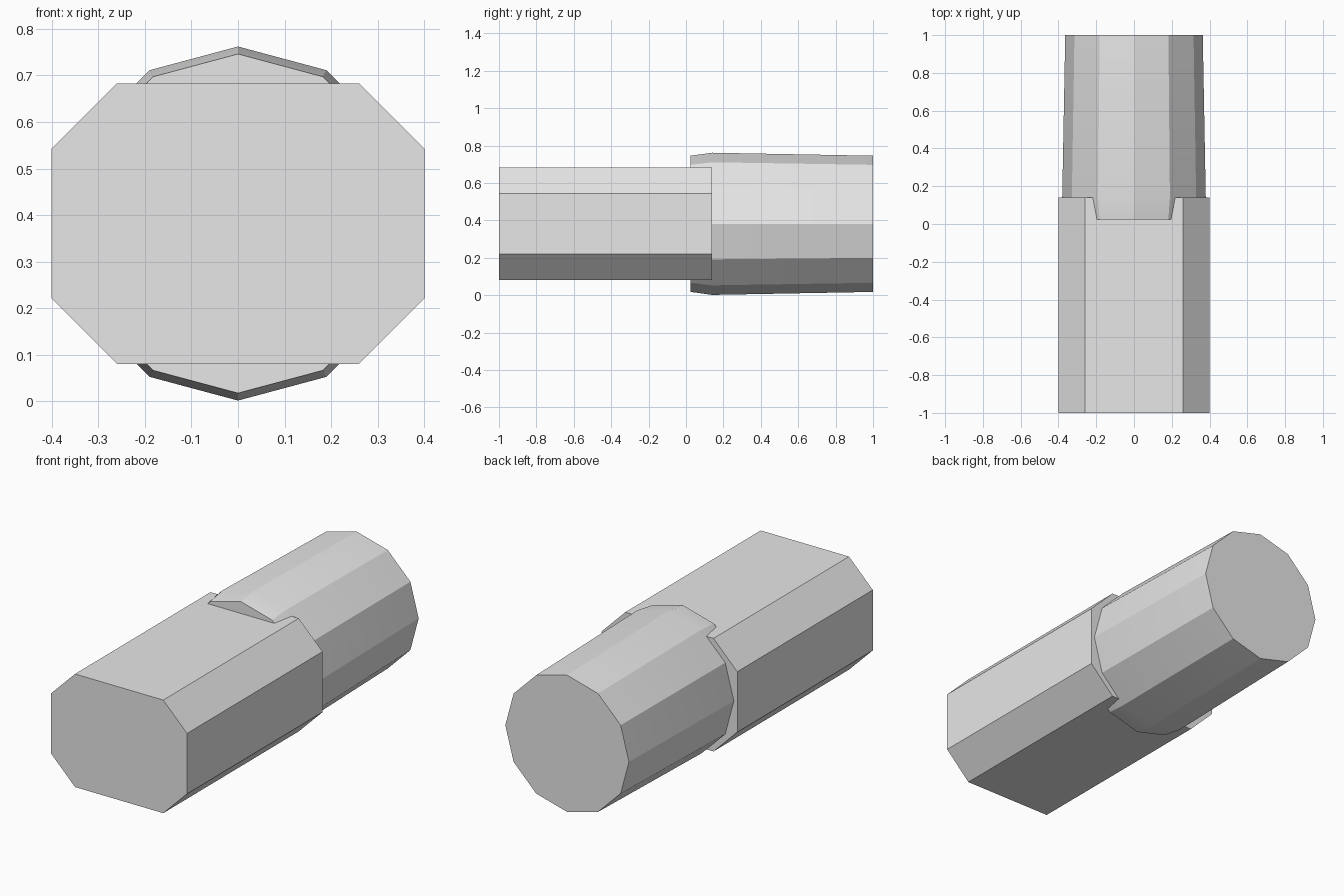
import bpy, bmesh, math

if "Cube" in bpy.data.objects:
    bpy.data.objects.remove(bpy.data.objects["Cube"])

grey = bpy.data.materials.new("light grey")
grey.diffuse_color = (0.8, 0.8, 0.8, 1)
grey.use_nodes = True
grey.node_tree.nodes["Principled BSDF"].inputs["Base Color"].default_value = grey.diffuse_color
CENTRE_Z = 0.382


def loft(name, rings):
    """Skin a row of matching rings and cap both ends."""
    bm = bmesh.new()
    loops = [[bm.verts.new(p) for p in ring] for ring in rings]
    n = len(loops[0])
    for a, b in zip(loops, loops[1:]):
        for i in range(n):
            j = (i + 1) % n
            bm.faces.new((a[i], a[j], b[j], b[i]))
    bm.faces.new(loops[0])
    bm.faces.new(loops[-1])
    bmesh.ops.recalc_face_normals(bm, faces=bm.faces)
    mesh = bpy.data.meshes.new(name)
    bm.to_mesh(mesh)
    bm.free()
    mesh.materials.append(grey)
    obj = bpy.data.objects.new(name, mesh)
    bpy.context.collection.objects.link(obj)
    return obj


# Chamfered block: eight-sided prism along y
quarter = [(0.40, 0.161), (0.26, 0.301)]
profile = (quarter + [(-x, z) for x, z in reversed(quarter)]
           + [(-x, -z) for x, z in quarter]
           + [(x, -z) for x, z in reversed(quarter)])
loft("block_body", [[(x, y, CENTRE_Z + z) for x, z in profile]
                    for y in (-1.0, 0.14)])


# Twelve-sided tapered barrel, pushed into the block
def ring(y, r, sides=12):
    angles = [2 * math.pi * i / sides for i in range(sides)]
    return [(r * math.sin(a), y, CENTRE_Z + r * math.cos(a)) for a in angles]


barrel = loft("barrel", [ring(0.025, 0.364), ring(0.14, 0.38), ring(1.0, 0.364)])

# Soft shading along the length, crisp facets around it
bpy.context.view_layer.objects.active = barrel
barrel.select_set(True)
bpy.ops.object.shade_smooth_by_angle(angle=math.radians(20))
